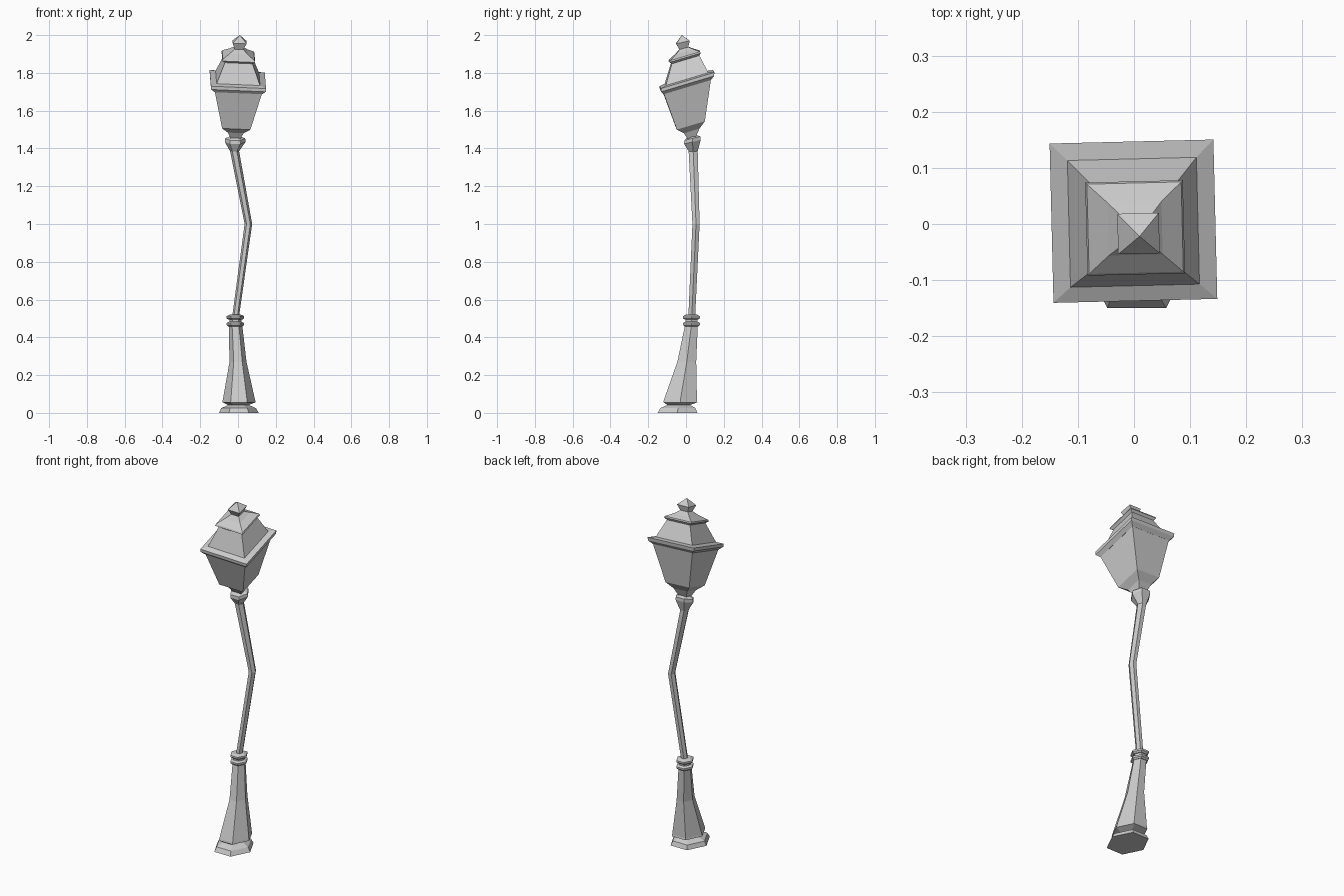
import bpy, bmesh, math

HEX = [(1, 0), (.5, 1), (-.5, 1), (-1, 0), (-.5, -1), (.5, -1)]
SQUARE = [(1, 1), (-1, 1), (-1, -1), (1, -1)]


def loft(name, section, rings, twist=0.0):
    """Skin rings of (cx, cy, z, half_x, half_y, slope_x, slope_y)."""
    bm = bmesh.new()
    c, s = math.cos(twist), math.sin(twist)
    loops = []
    for cx, cy, z, hx, hy, sx, sy in rings:
        loop = []
        for u, v in section:
            dx, dy = u * hx * c - v * hy * s, u * hx * s + v * hy * c
            loop.append(bm.verts.new((cx + dx, cy + dy, z + sx * dx + sy * dy)))
        loops.append(loop)
    n = len(section)
    for a, b in zip(loops, loops[1:]):
        for i in range(n):
            j = (i + 1) % n
            bm.faces.new((a[i], a[j], b[j], b[i]))
    bm.faces.new(loops[0][::-1])
    bm.faces.new(loops[-1])
    bmesh.ops.remove_doubles(bm, verts=bm.verts, dist=1e-5)
    bmesh.ops.recalc_face_normals(bm, faces=bm.faces)
    mesh = bpy.data.meshes.new(name)
    bm.to_mesh(mesh)
    bm.free()
    obj = bpy.data.objects.new(name, mesh)
    bpy.context.collection.objects.link(obj)
    return obj


def level(rings):
    return [(*r, 0, 0) for r in rings]


def tilted(rings, sx=-.05, sy=.3):
    return [(*r, sx, sy) for r in rings]


# Six-sided foot and flared pedestal
loft("pedestal", HEX, level([
    (.005, -.045, 0, .105, .105),
    (.003, -.043, .025, .092, .093),
    (.003, -.038, .042, .055, .06),
    (.005, -.03, .056, .088, .09),
    (.005, -.03, .066, .086, .088),
    (0, .004, .27, .045, .05),
    (-.013, .028, .46, .036, .034)]))

# Double collar
for k, z in enumerate((.458, .494)):
    loft(f"collar_{k + 1}", HEX, level([
        (-.014, .029, z, .038, .036),
        (-.014, .029, z + .008, .047, .045),
        (-.014, .029, z + .018, .047, .045),
        (-.014, .029, z + .026, .03, .03)]))
loft("collar_neck", HEX, level([
    (-.014, .029, .47, .032, .032),
    (-.014, .029, .505, .032, .032)]))

# Bent pole with flared top
loft("pole", HEX, level([
    (-.014, .03, .50, .018, .018),
    (.055, .053, 1.0, .02, .019),
    (-.018, .038, 1.385, .024, .024)]) + tilted([
    (-.015, .034, 1.435, .055, .044),
    (-.015, .034, 1.453, .053, .043),
    (-.015, .033, 1.463, .03, .027)], 0, .25))

# Tapered lantern with its lower bracket
loft("lantern_body", SQUARE, tilted([
    (-.013, .031, 1.455, .024, .02),
    (-.013, .029, 1.495, .042, .042),
    (-.011, .024, 1.525, .075, .074),
    (-.001, .004, 1.733, .125, .125)]), math.radians(1.4))

# Flared rim and stepped roof
loft("roof", SQUARE, tilted([
    (-.001, .004, 1.73, .125, .125),
    (-.001, .005, 1.748, .145, .14),
    (-.001, .005, 1.766, .146, .142),
    (-.001, .003, 1.772, .115, .113),
    (.002, -.004, 1.873, .073, .073),
    (.002, -.007, 1.884, .087, .083),
    (.002, -.007, 1.892, .084, .08),
    (.002, -.008, 1.913, .048, .047),
    (.005, -.012, 1.932, .022, .022)]), math.radians(1.4))

# Pointed finial
loft("finial", SQUARE, tilted([
    (.005, -.012, 1.928, .022, .022),
    (.008, -.017, 1.963, .037, .036),
    (.01, -.022, 2.0, 0, 0)], -.03, .22), math.radians(1.4))
